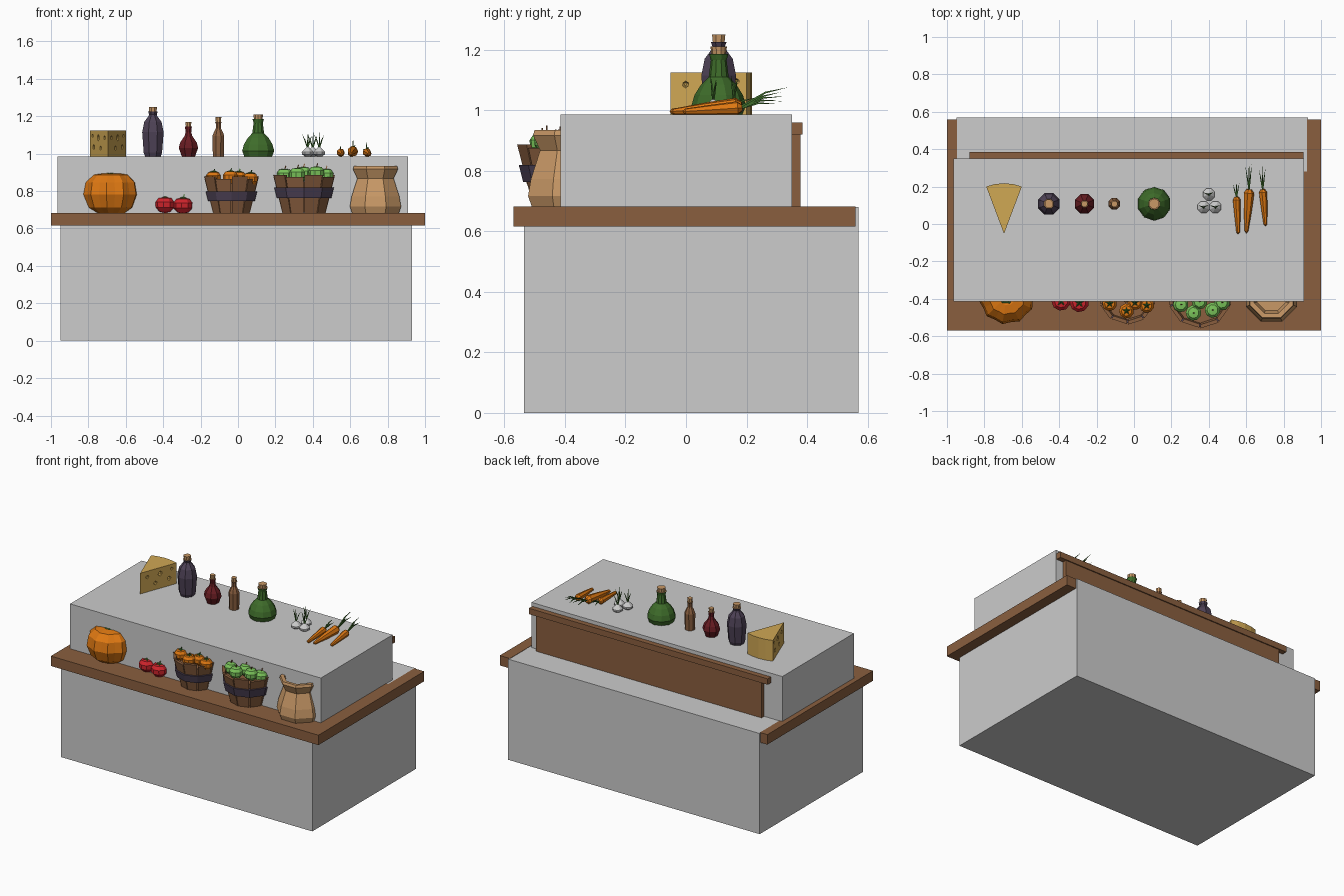
import bpy, bmesh, math
from mathutils import Vector, Matrix

if "Cube" in bpy.data.objects:
    bpy.data.objects.remove(bpy.data.objects["Cube"])


def material(name, r, g, b):
    m = bpy.data.materials.new(name)
    m.diffuse_color = [((c / 255 + 0.055) / 1.055) ** 2.4 for c in (r, g, b)] + [1]
    m.use_nodes = True
    m.node_tree.nodes["Principled BSDF"].inputs["Base Color"].default_value = m.diffuse_color
    return m


GREY = material("pale grey", 204, 204, 204)
WOOD = material("brown wood", 138, 95, 63)
ORANGE = material("orange", 222, 120, 18)
RED = material("tomato red", 208, 36, 44)
APPLE = material("apple green", 122, 196, 90)
GREEN = material("dark green", 62, 108, 42)
PURPLE = material("dark purple", 78, 66, 86)
WINE = material("wine red", 104, 28, 34)
TAN = material("tan clay", 200, 152, 102)
CHEESE = material("cheese yellow", 208, 168, 84)


def finish(bm, name, mats):
    bmesh.ops.recalc_face_normals(bm, faces=bm.faces)
    me = bpy.data.meshes.new(name)
    bm.to_mesh(me)
    bm.free()
    for m in mats:
        me.materials.append(m)
    ob = bpy.data.objects.new(name, me)
    bpy.context.collection.objects.link(ob)
    return ob


def box(name, mat, x0, x1, y0, y1, z0, z1):
    bm = bmesh.new()
    bmesh.ops.create_cube(bm, size=1, matrix=Matrix.Translation(((x0 + x1) / 2, (y0 + y1) / 2, (z0 + z1) / 2))
                          @ Matrix.Diagonal((x1 - x0, y1 - y0, z1 - z0, 1)))
    return finish(bm, name, [mat])


def tube(bm, pts, radii, n=8, lobe=0.0, mat=lambda k: 0, turn=0.5):
    """Skin rings along a path; radius 0 closes to a point, odd corners shrink by lobe."""
    pts = [Vector(p) for p in pts]
    q = (pts[-1] - pts[0]).to_track_quat('Z', 'Y') if abs((pts[-1] - pts[0]).normalized().z) < 0.999 else None
    rings = []
    for p, r in zip(pts, radii):
        ring = []
        for i in range(1 if r == 0 else n):
            a = math.tau * (i + turn) / n
            v = Vector((math.cos(a), math.sin(a), 0)) * r * (1 - lobe * (i % 2))
            ring.append(bm.verts.new(p + (q @ v if q else v)))
        rings.append(ring)
    for k, (a, b) in enumerate(zip(rings, rings[1:])):
        for i in range(n):
            j = (i + 1) % n
            vs = [a[i % len(a)], a[j % len(a)], b[j % len(b)], b[i % len(b)]]
            f = bm.faces.new(list(dict.fromkeys(vs)))
            f.material_index = mat(k)
    for k, ring in ((0, rings[0]), (len(rings) - 2, rings[-1])):
        if len(ring) > 2:
            bm.faces.new(ring).material_index = mat(k)


def lathe(bm, x, y, z, profile, **kw):
    tube(bm, [(x, y, z + h) for r, h in profile], [r for r, h in profile], **kw)


def turned(name, mats, x, y, z, profile, **kw):
    bm = bmesh.new()
    lathe(bm, x, y, z, profile, **kw)
    return finish(bm, name, mats)


# Counter body, wooden ledge and raised back tier
box("counter_base", GREY, -0.95, 0.93, -0.535, 0.57, 0, 0.68)
box("front_ledge", WOOD, -1, 1, -0.57, 0.28, 0.615, 0.682)
box("left_ledge", WOOD, -1, -0.945, 0.28, 0.56, 0.615, 0.682)
box("right_ledge", WOOD, 0.925, 1, 0.28, 0.56, 0.615, 0.682)
box("upper_tier", GREY, -0.965, 0.91, -0.415, 0.35, 0.675, 0.985)
box("back_panel", WOOD, -0.83, 0.855, 0.345, 0.378, 0.67, 0.925)
box("back_rail", WOOD, -0.88, 0.905, 0.345, 0.385, 0.92, 0.96)

LEDGE, TOP, ROW = 0.682, 0.985, -0.385

# Pumpkin
turned("pumpkin", [ORANGE], -0.68, ROW, LEDGE,
       [(0.08, 0), (0.125, 0.03), (0.152, 0.10), (0.14, 0.165), (0.10, 0.205), (0.05, 0.213), (0, 0.20)],
       n=20, lobe=0.07)
turned("pumpkin_leaf", [GREEN], -0.685, ROW - 0.01, LEDGE + 0.205, [(0.06, 0), (0.02, 0.012), (0, 0.012)],
       n=10, lobe=0.4)


def fruits(name, color, spots, r, squash, stem):
    """Round fruit with a star leaf and a short stem."""
    bm = bmesh.new()
    for x, y, z in spots:
        h = r * squash
        prof = [(0, -h)] + [(r * math.cos(t), h * math.sin(t)) for t in (-0.95, -0.35, 0.3, 0.85)] + [(0, h * 0.85)]
        lathe(bm, x, y, z, prof, n=9)
        if stem == GREEN:
            lathe(bm, x, y, z + h * 0.8, [(r * 0.55, 0), (0.005, h * 0.16), (0, h * 0.17)],
                  n=10, lobe=0.6, mat=lambda k: 1)
        tube(bm, [(x, y, z + h * 0.8), (x + 0.006, y, z + h * 1.25)], [0.004, 0.004], n=4, mat=lambda k: 1)
    finish(bm, name, [color, stem])


fruits("tomatoes", RED, [(-0.39, -0.412, 0.728), (-0.293, -0.42, 0.724)], 0.054, 0.85, GREEN)
fruits("oranges", ORANGE, [(-0.13, -0.425, 0.872), (-0.04, -0.465, 0.875), (0.005, -0.42, 0.872),
                           (0.068, -0.435, 0.865), (-0.04, -0.38, 0.875)], 0.042, 0.9, GREEN)
fruits("apples", APPLE, [(0.25, -0.43, 0.885), (0.318, -0.475, 0.89), (0.35, -0.415, 0.895),
                         (0.42, -0.46, 0.898), (0.47, -0.42, 0.885), (0.36, -0.36, 0.89)], 0.044, 0.92, WOOD)


def bucket(name, x, r0, r1, height, band0, band1, n=10):
    """Staves with narrow gaps and uneven tops, a dark hoop and an inner floor."""
    bm = bmesh.new()
    for i in range(n):
        top = height - 0.012 * (i % 2)
        loops = []
        for h, r in ((0, r0), (top, r0 + (r1 - r0) * top / height)):
            loops.append([bm.verts.new((x + rr * math.cos(a), ROW + rr * math.sin(a), LEDGE + h))
                          for rr, s in ((r, -0.47), (r, 0.47), (r - 0.02, 0.47), (r - 0.02, -0.47))
                          for a in [math.tau * (i + s) / n]])
        lo, up = loops
        bm.faces.new(lo)
        bm.faces.new(up)
        for k in range(4):
            bm.faces.new((lo[k], lo[(k + 1) % 4], up[(k + 1) % 4], up[k]))
    lathe(bm, x, ROW, LEDGE, [(r0 - 0.012, 0.003), (r1 - 0.022, height * 0.82)], n=n)
    finish(bm, name, [WOOD])
    rad = lambda h: r0 + (r1 - r0) * h / height
    bm = bmesh.new()
    lathe(bm, x, ROW, LEDGE, [(rad(band0) - 0.01, band0), (rad(band0) + 0.012, band0), (rad(band1) + 0.012, band1),
                              (rad(band1) - 0.01, band1)], n=n)
    finish(bm, name + "_hoop", [PURPLE])


bucket("orange_bucket", -0.035, 0.102, 0.153, 0.195, 0.065, 0.115)
bucket("apple_bucket", 0.353, 0.120, 0.173, 0.205, 0.08, 0.137)

# Clay jar with open mouth
turned("clay_jar", [TAN], 0.735, ROW, LEDGE,
       [(0.135, 0), (0.148, 0.035), (0.138, 0.09), (0.105, 0.185), (0.13, 0.235), (0.125, 0.252),
        (0.10, 0.25), (0.085, 0.2), (0, 0.2)], n=8)


# Bottles: glass body below, cork above the last neck ring
def bottle(name, color, x, profile, n=8):
    neck, top = profile[-1]
    body = len(profile) - 1
    turned(name, [color, TAN], x, 0.108, TOP,
           profile + [(neck * 0.75, top), (neck * 0.85, top + 0.025)], n=n,
           mat=lambda k: int(k >= body))


bottle("purple_bottle", PURPLE, -0.455, [(0.045, 0), (0.053, 0.02), (0.062, 0.13), (0.05, 0.185), (0.026, 0.215),
                                         (0.022, 0.225), (0.028, 0.24)])
bottle("red_bottle", WINE, -0.265, [(0.038, 0), (0.056, 0.045), (0.048, 0.075), (0.022, 0.11), (0.016, 0.13),
                                    (0.02, 0.16)])
bottle("brown_bottle", WOOD, -0.105, [(0.032, 0), (0.034, 0.11), (0.026, 0.13), (0.015, 0.15), (0.015, 0.175),
                                      (0.02, 0.185)])
bottle("green_bottle", GREEN, 0.108, [(0.078, 0), (0.09, 0.03), (0.08, 0.065), (0.058, 0.1), (0.033, 0.125),
                                      (0.026, 0.18), (0.032, 0.2)], n=10)

# Cheese wedge with scooped holes
bm = bmesh.new()
outline = [(-0.79, 0.2), (-0.745, 0.213), (-0.695, 0.218), (-0.645, 0.213), (-0.6, 0.2), (-0.695, -0.052)]
base = bm.faces.new([bm.verts.new((x, y, TOP)) for x, y in outline])
up = bmesh.ops.extrude_face_region(bm, geom=[base])["geom"]
bmesh.ops.translate(bm, vec=(0, 0, 0.14), verts=[v for v in up if isinstance(v, bmesh.types.BMVert)])
cheese = finish(bm, "cheese_wedge", [CHEESE])
bm = bmesh.new()
for side in (-0.095, 0.095):
    for t, h, r in ((0.2, 0.1, 0.012), (0.42, 0.045, 0.013), (0.55, 0.1, 0.017), (0.8, 0.05, 0.014), (0.87, 0.11, 0.01)):
        c = (-0.695 + side * t, -0.052 + 0.252 * t, TOP + h)
        bmesh.ops.create_icosphere(bm, subdivisions=1, radius=r, matrix=Matrix.Translation(c))
cutter = finish(bm, "hole_cutter", [CHEESE])
cutter.hide_render = True
mod = cheese.modifiers.new("holes", 'BOOLEAN')
mod.operation, mod.object, mod.solver = 'DIFFERENCE', cutter, 'EXACT'
bpy.context.view_layer.objects.active = cheese
bpy.ops.object.modifier_apply(modifier="holes")
bpy.data.objects.remove(cutter)


def leaf(bm, p, d, r=0.005):
    """Thin tapering blade that bends outward."""
    p, d = Vector(p), Vector(d)
    tube(bm, [p, p + d * 0.5 + Vector((0, 0, d.length * 0.08)), p + d], [r, r * 0.8, 0], n=4, mat=lambda k: 1)


# White onions with upright shoots
bm = bmesh.new()
for x, y in ((0.4, 0.158), (0.372, 0.09), (0.435, 0.09)):
    lathe(bm, x, y, TOP, [(0.015, 0), (0.033, 0.012), (0.034, 0.024), (0.02, 0.038), (0.006, 0.05)], n=8)
    for dx, dy, dz in ((-0.03, 0.01, 0.075), (0.003, -0.01, 0.09), (0.025, 0.012, 0.07)):
        leaf(bm, (x, y, TOP + 0.045), (dx, dy, dz), 0.004)
finish(bm, "onions", [GREY, GREEN])

# Carrots lying on the tier, tips to the front
bm = bmesh.new()
for xt, yt, xb, yb, r, g in ((0.557, -0.055, 0.548, 0.145, 0.022, 0.085), (0.6, -0.05, 0.615, 0.185, 0.029, 0.155),
                             (0.703, -0.012, 0.688, 0.185, 0.023, 0.13)):
    a, b = Vector((xt, yt, TOP + 0.01)), Vector((xb, yb, TOP + r))
    tube(bm, [a, a.lerp(b, 0.05), a.lerp(b, 0.5), a.lerp(b, 0.92), b], [0, 0.01, r * 0.75, r, r * 0.5], n=7)
    for dx, dz in ((-0.02, 0.1), (0.0, 0.4), (0.015, 0.2)):
        leaf(bm, b, (dx, g * (1 - abs(dx) * 8), g * dz))
finish(bm, "carrots", [ORANGE, GREEN])
